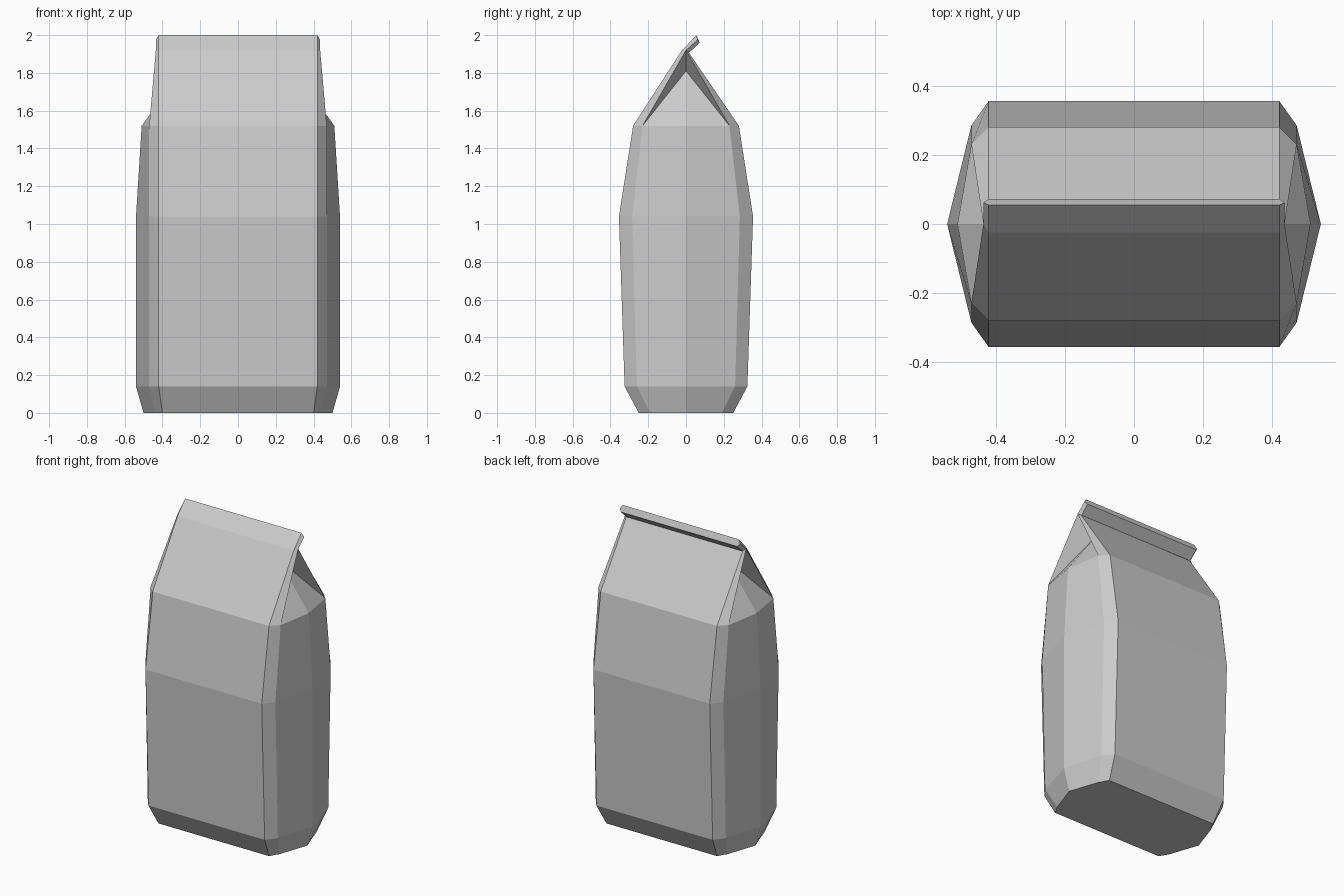
import bpy
import bmesh

cube = bpy.data.objects.get("Cube")
if cube:
    bpy.data.objects.remove(cube, do_unlink=True)

paper = bpy.data.materials.new("plain_grey")
paper.use_nodes = True
GREY = (0.6, 0.6, 0.6, 1.0)
paper.diffuse_color = GREY
paper.node_tree.nodes["Principled BSDF"].inputs["Base Color"].default_value = GREY


def finish(bm, name):
    bmesh.ops.remove_doubles(bm, verts=bm.verts, dist=0.0005)
    bmesh.ops.recalc_face_normals(bm, faces=bm.faces)
    mesh = bpy.data.meshes.new(name)
    bm.to_mesh(mesh)
    bm.free()
    mesh.materials.append(paper)
    obj = bpy.data.objects.new(name, mesh)
    bpy.context.collection.objects.link(obj)
    return obj


def bridge(bm, low, high):
    for i in range(len(low)):
        j = (i + 1) % len(low)
        bm.faces.new((low[i], low[j], high[j], high[i]))


def body_ring(bm, z, panel, crease, side):
    """Ten-sided section: flat front and back, creased pointed sides."""
    (px, py), (cx, cy) = panel, crease
    right = [(px, -py), (cx, -cy), (side, 0), (cx, cy), (px, py)]
    left = [(-x, y) for x, y in reversed(right)]
    return [bm.verts.new((x, y, z)) for x, y in right + left]


# Bag body, lofted through four sections
bm = bmesh.new()
sections = [
    (0.00, (0.40, 0.25), (0.435, 0.19), 0.50),
    (0.14, (0.42, 0.325), (0.47, 0.26), 0.54),
    (1.04, (0.42, 0.355), (0.47, 0.285), 0.54),
    (1.52, (0.42, 0.28), (0.47, 0.23), 0.51),
]
rings = [body_ring(bm, *s) for s in sections]
bm.faces.new(rings[0])
for low, high in zip(rings, rings[1:]):
    bridge(bm, low, high)

# Sloping top panels with side gussets folded inwards
shoulder = rings[-1]
ridge = []
for sx, loop in ((1, shoulder[:5]), (-1, shoulder[:4:-1])):
    f, fc, side, bc, b = loop
    peak = bm.verts.new((sx * 0.435, 0, 1.92))
    fold = bm.verts.new((sx * 0.30, 0, 1.81))
    front = bm.verts.new((sx * 0.42, -0.025, 1.915))
    back = bm.verts.new((sx * 0.42, 0.012, 1.912))
    for face in ((f, fc, peak, front), (bc, b, back, peak),
                 (fc, side, fold), (side, bc, fold),
                 (fc, fold, peak), (bc, peak, fold),
                 (front, peak, back)):
        bm.faces.new(face)
    ridge.append((f, front, back, b))
(rf, rfront, rback, rb), (lf, lfront, lback, lb) = ridge
bm.faces.new((rf, rfront, lfront, lf))
bm.faces.new((rb, lb, lback, rback))
bm.faces.new((rfront, rback, lback, lfront))
finish(bm, "bag_body")

# Sealed strip leaning backwards along the ridge
bm = bmesh.new()


def flap_ring(front, middle, back):
    pts = [(0.42, front), (0.435, middle), (0.42, back)]
    pts += [(-x, p) for x, p in reversed(pts)]
    return [bm.verts.new((x, *p)) for x, p in pts]


base = flap_ring((-0.025, 1.915), (0.0, 1.92), (0.018, 1.908))
tip = flap_ring((0.055, 2.0), (0.062, 1.975), (0.072, 1.96))
bm.faces.new(base)
bridge(bm, base, tip)
bm.faces.new(tip)
finish(bm, "sealed_top_strip")
